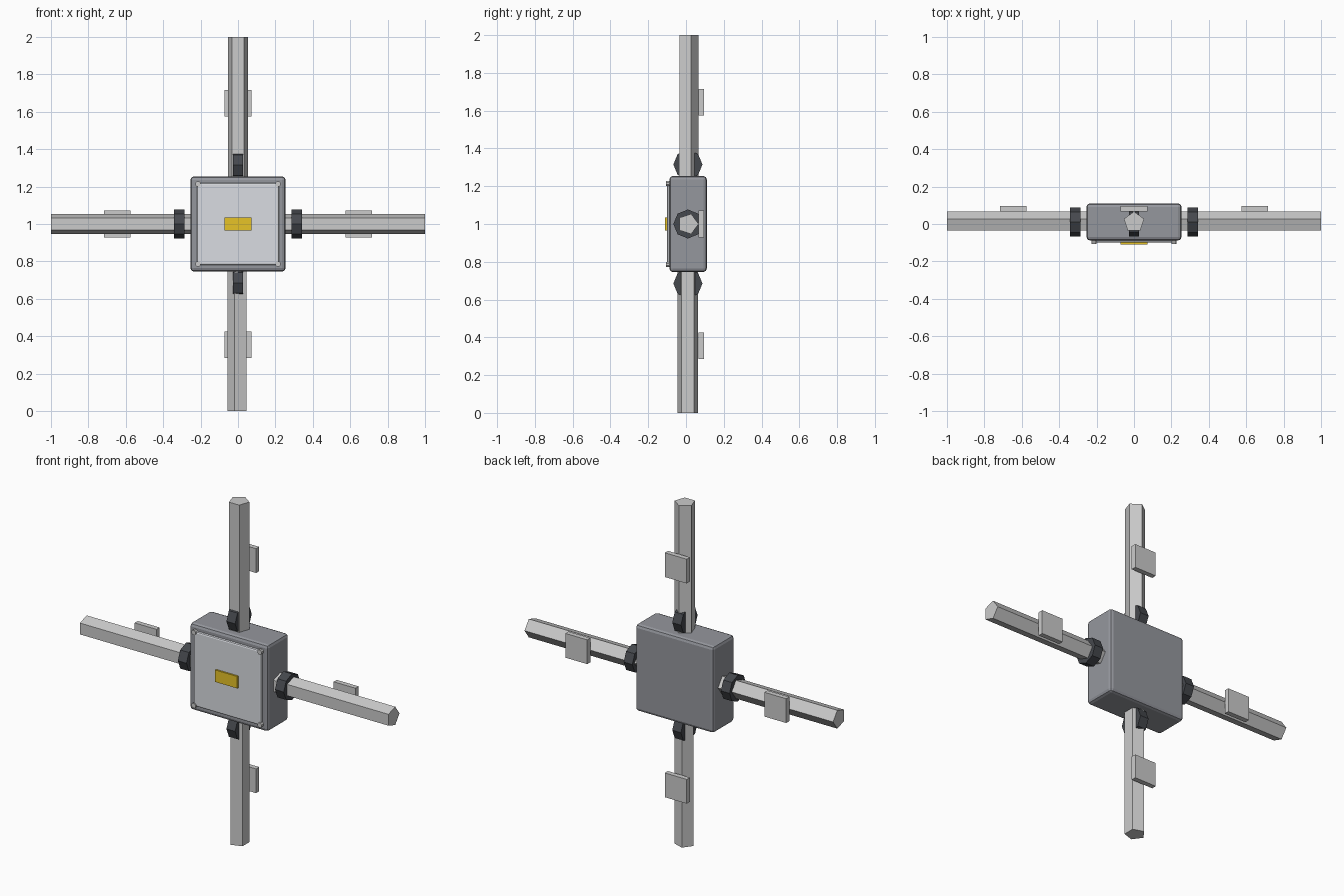
import bpy, bmesh
from math import cos, sin, pi

if "Cube" in bpy.data.objects:
    bpy.data.objects.remove(bpy.data.objects["Cube"])

CY, CZ = 0.01, 1.0   # common centre of box and conduits


def material(name, r, g, b):
    m = bpy.data.materials.new(name)
    m.diffuse_color = (r, g, b, 1)
    m.use_nodes = True
    m.node_tree.nodes["Principled BSDF"].inputs["Base Color"].default_value = m.diffuse_color
    return m


YELLOW = material("label_yellow", 0.8, 0.55, 0.02)
DARK = material("dark_rubber", 0.06, 0.065, 0.075)
LIGHT = material("light_lid", 0.7, 0.72, 0.76)
BODY = material("body_grey", 0.3, 0.31, 0.34)


def finish(name, bm, mat=None, bevel=0, segments=2):
    bmesh.ops.recalc_face_normals(bm, faces=bm.faces)
    mesh = bpy.data.meshes.new(name)
    bm.to_mesh(mesh)
    bm.free()
    ob = bpy.data.objects.new(name, mesh)
    bpy.context.collection.objects.link(ob)
    if mat:
        mesh.materials.append(mat)
    if bevel:
        mod = ob.modifiers.new("bevel", 'BEVEL')
        mod.width, mod.segments = bevel, segments
    return ob


def box(name, lo, hi, **kw):
    bm = bmesh.new()
    bmesh.ops.create_cube(bm, size=1)
    for v in bm.verts:
        v.co = [(a + b) / 2 + c * (b - a) for a, b, c in zip(lo, hi, v.co)]
    return finish(name, bm, **kw)


def prism(name, axis, centre, sides, r, t0, t1, start=0, **kw):
    """Flat-sided rod along an axis, from t0 to t1 relative to the centre."""
    bm = bmesh.new()
    rings = []
    for t in (t0, t1):
        ring = []
        for i in range(sides):
            a = start + 2 * pi * i / sides
            u, w = r * cos(a), r * sin(a)
            p = {'x': (t, u, w), 'y': (u, t, w), 'z': (u, w, t)}[axis]
            ring.append(bm.verts.new([c + d for c, d in zip(centre, p)]))
        bm.faces.new(ring)
        rings.append(ring)
    for i in range(sides):
        j = (i + 1) % sides
        bm.faces.new((rings[0][i], rings[0][j], rings[1][j], rings[1][i]))
    return finish(name, bm, **kw)


# Junction box, raised lid and label
box("junction_box", (-0.254, -0.088, 0.746), (0.254, 0.11, 1.254),
    mat=BODY, bevel=0.018)
box("lid", (-0.22, -0.1, 0.78), (0.22, -0.08, 1.22),
    mat=LIGHT, bevel=0.009)
box("label", (-0.072, -0.11, 0.965), (0.072, -0.095, 1.035), mat=YELLOW)

# Lid corner screws
for sx in (-1, 1):
    for sz in (-1, 1):
        prism("lid_screw", 'y', (sx * 0.214, 0, CZ + sz * 0.214),
              8, 0.015, -0.107, -0.08, start=pi / 8)

# Four five-sided conduits, each with an octagonal gland and a mounting plate
arms = [("right", 'x', 1, 0), ("left", 'x', -1, 0),
        ("upper", 'z', 1, pi / 2), ("lower", 'z', -1, pi)]
for side, axis, s, start in arms:
    prism(side + "_conduit", axis, (0, CY, CZ), 5, 0.0565,
          *sorted((s * 0.24, s * 1.0)), start=start)

    def along(d):
        return (s * d, CY, CZ) if axis == 'x' else (0, CY, CZ + s * d)

    # every gland keeps its axis along x
    prism(side + "_gland", 'x', along(0.315), 8, 0.077, -0.028, 0.028, mat=DARK)
    x, _, z = along(0.645)
    box(side + "_mounting_plate", (x - 0.071, 0.066, z - 0.071),
        (x + 0.071, 0.095, z + 0.071))
